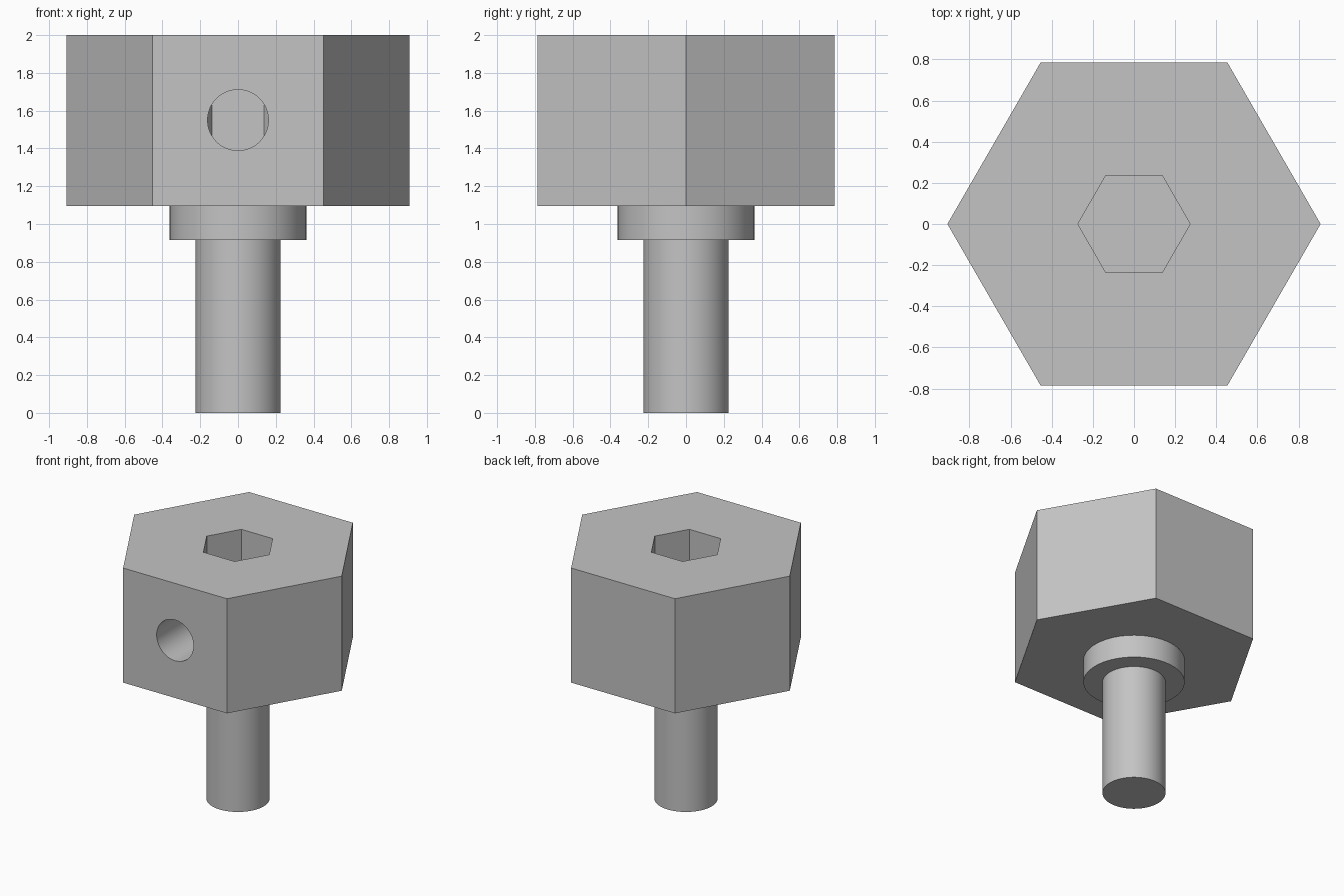
import bpy, bmesh
from math import cos, sin, tau, radians
from mathutils import Matrix

default = bpy.data.objects.get("Cube")
if default:
    bpy.data.objects.remove(default, do_unlink=True)

steel = bpy.data.materials.new("grey steel")
steel.use_nodes = True
colour = (0.55, 0.55, 0.55, 1)
steel.diffuse_color = colour
steel.node_tree.nodes["Principled BSDF"].inputs["Base Color"].default_value = colour


def prism(name, rings, sides, matrix=Matrix()):
    """Closed solid of stacked rings, each given as (radius, height)."""
    bm = bmesh.new()
    loops = []
    for radius, z in rings:
        loops.append([bm.verts.new((radius * cos(tau * i / sides),
                                    radius * sin(tau * i / sides), z))
                      for i in range(sides)])
    for low, high in zip(loops, loops[1:]):
        for i in range(sides):
            j = (i + 1) % sides
            bm.faces.new((low[i], low[j], high[j], high[i]))
    bm.faces.new(reversed(loops[0]))
    bm.faces.new(loops[-1])
    bm.transform(matrix)
    bmesh.ops.recalc_face_normals(bm, faces=bm.faces)
    mesh = bpy.data.meshes.new(name)
    bm.to_mesh(mesh)
    bm.free()
    mesh.materials.append(steel)
    obj = bpy.data.objects.new(name, mesh)
    bpy.context.collection.objects.link(obj)
    return obj


def activate(obj):
    bpy.ops.object.select_all(action="DESELECT")
    obj.select_set(True)
    bpy.context.view_layer.objects.active = obj


def cut(target, cutter):
    cutter.hide_render = True
    mod = target.modifiers.new("cut", "BOOLEAN")
    mod.operation = "DIFFERENCE"
    mod.solver = "EXACT"
    mod.object = cutter
    activate(target)
    bpy.ops.object.modifier_apply(modifier=mod.name)
    bpy.data.objects.remove(cutter, do_unlink=True)


HEAD_BOTTOM, HEAD_TOP = 1.095, 2.0

# Hexagonal head with a hexagonal socket from above
head = prism("hex_head", [(0.907, HEAD_BOTTOM), (0.907, HEAD_TOP)], 6)
cut(head, prism("socket_cutter", [(0.273, HEAD_BOTTOM + 0.01), (0.273, 2.2)], 6))

# Round cross hole from the front face into the socket
to_front = Matrix.Translation((0, 0, 1.55)) @ Matrix.Rotation(radians(90), 4, "X")
cut(head, prism("hole_cutter", [(0.161, 0), (0.161, 1)], 64, to_front))

# Stepped stem: shaft below, wider collar under the head
stem = prism("stem_and_collar", [(0.226, 0), (0.226, 0.915),
                                 (0.362, 0.915), (0.362, HEAD_BOTTOM)], 64)

for part in (head, stem):
    activate(part)
    bpy.ops.object.shade_smooth_by_angle(angle=radians(30))
